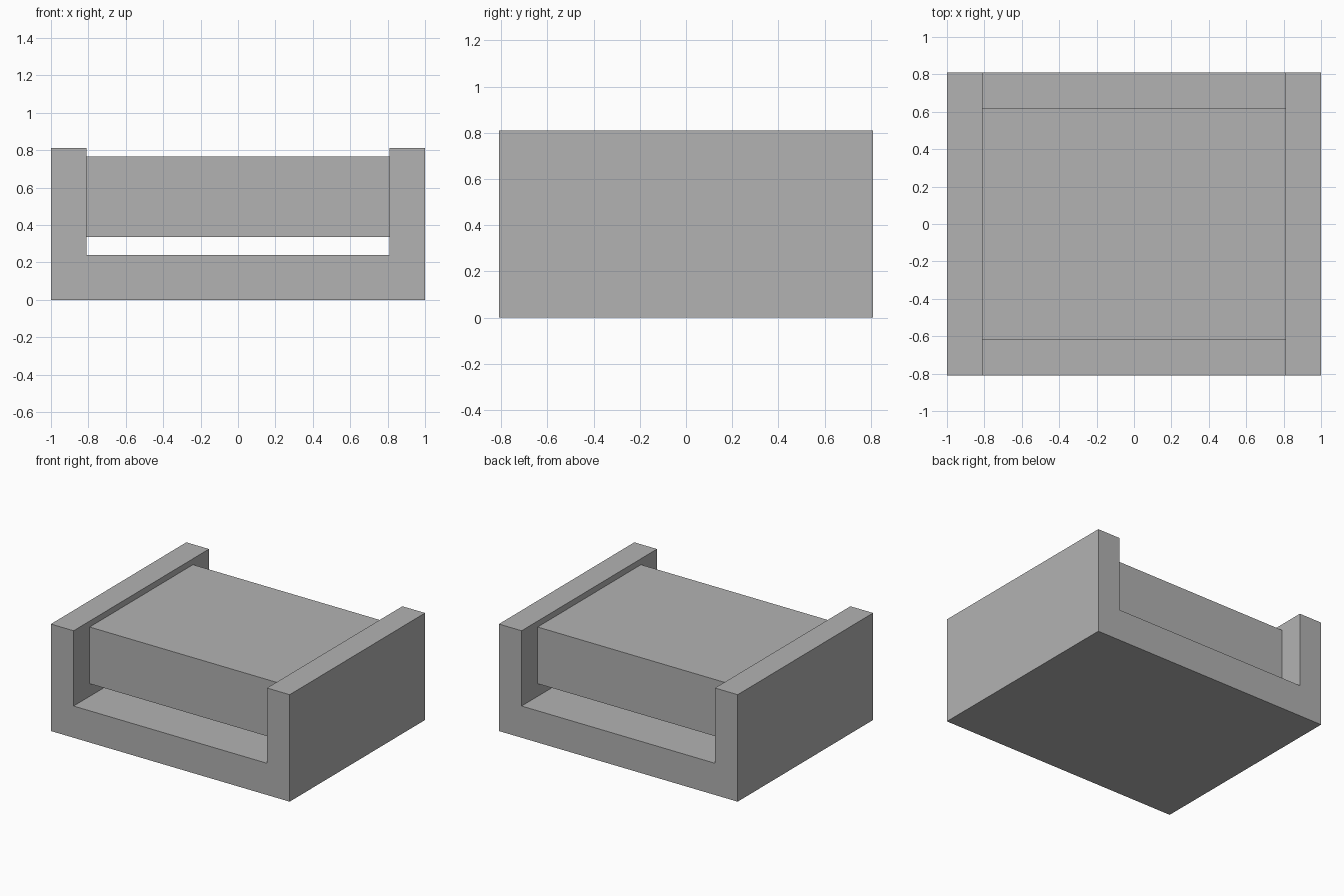
import bpy
import bmesh

if "Cube" in bpy.data.objects:
    bpy.data.objects.remove(bpy.data.objects["Cube"])

grey = bpy.data.materials.new("plain grey")
grey.diffuse_color = (0.448, 0.448, 0.448, 1)
grey.use_nodes = True
grey.node_tree.nodes["Principled BSDF"].inputs["Base Color"].default_value = grey.diffuse_color


def extrude_profile(name, points, y0, y1):
    """Extrude an x-z outline from y0 to y1."""
    bm = bmesh.new()
    face = bm.faces.new([bm.verts.new((x, y0, z)) for x, z in points])
    extruded = bmesh.ops.extrude_face_region(bm, geom=[face])["geom"]
    verts = [v for v in extruded if isinstance(v, bmesh.types.BMVert)]
    bmesh.ops.translate(bm, verts=verts, vec=(0, y1 - y0, 0))
    bmesh.ops.recalc_face_normals(bm, faces=bm.faces)
    mesh = bpy.data.meshes.new(name)
    bm.to_mesh(mesh)
    bm.free()
    mesh.materials.append(grey)
    obj = bpy.data.objects.new(name, mesh)
    bpy.context.collection.objects.link(obj)
    return obj


INNER, HEIGHT, FLOOR, DEPTH = 0.81, 0.81, 0.24, 0.81

# U-shaped channel: floor slab with two side walls
half = [(1, 0), (1, HEIGHT), (INNER, HEIGHT), (INNER, FLOOR)]
extrude_profile("channel", half + [(-x, z) for x, z in reversed(half)], -DEPTH, DEPTH)

# Block held between the walls, raised off the floor
extrude_profile("raised_block",
                [(-INNER, 0.336), (INNER, 0.336), (INNER, 0.765), (-INNER, 0.765)],
                -0.618, 0.618)
